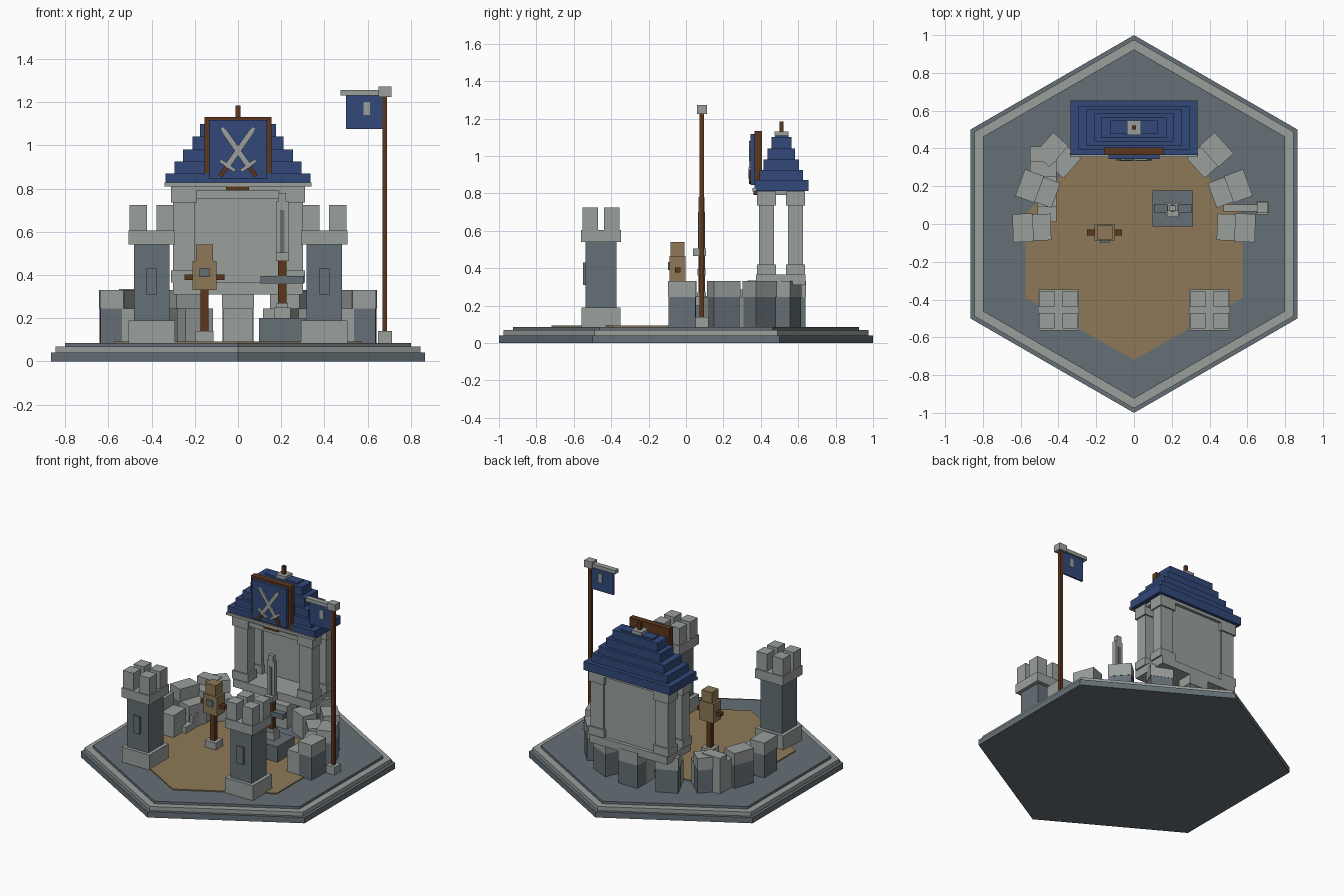
import bpy, bmesh, math
from mathutils import Matrix, Vector

cube = bpy.data.objects.get("Cube")
if cube:
    bpy.data.objects.remove(cube)


def material(name, r, g, b):
    m = bpy.data.materials.new(name)
    m.use_nodes = True
    m.diffuse_color = (r, g, b, 1)
    m.node_tree.nodes["Principled BSDF"].inputs["Base Color"].default_value = (r, g, b, 1)
    return m


LIGHT = material("light stone", .32, .35, .335)
SLATE = material("slate", .13, .16, .18)
TAN = material("packed earth", .27, .19, .095)
BROWN = material("dark wood", .107, .038, .012)
BLUE = material("blue cloth", .032, .065, .19)


def finish(name, bm, mat):
    bmesh.ops.recalc_face_normals(bm, faces=bm.faces)
    mesh = bpy.data.meshes.new(name)
    bm.to_mesh(mesh)
    bm.free()
    mesh.materials.append(mat)
    ob = bpy.data.objects.new(name, mesh)
    bpy.context.collection.objects.link(ob)
    return ob


def box(name, mat, x, y, z, parent=None, taper=1.0):
    """Box from (low, high) ranges; taper scales the top."""
    bm = bmesh.new()
    bmesh.ops.create_cube(bm, size=1)
    for v in bm.verts:
        k = taper if v.co.z > 0 else 1
        v.co = Vector((sum(x) / 2 + v.co.x * k * (x[1] - x[0]),
                       sum(y) / 2 + v.co.y * k * (y[1] - y[0]),
                       sum(z) / 2 + v.co.z * (z[1] - z[0])))
    if parent:
        bm.transform(parent)
    return finish(name, bm, mat)


def block(name, mat, cx, cy, wx, wy, z0, z1, parent=None, taper=1.0):
    return box(name, mat, (cx - wx / 2, cx + wx / 2), (cy - wy / 2, cy + wy / 2),
               (z0, z1), parent, taper)


def prism(name, mat, points, z0, z1):
    bm = bmesh.new()
    face = bm.faces.new([bm.verts.new((px, py, z0)) for px, py in points])
    ext = bmesh.ops.extrude_face_region(bm, geom=[face])
    for v in ext["geom"]:
        if isinstance(v, bmesh.types.BMVert):
            v.co.z = z1
    return finish(name, bm, mat)


def hexagon(r):
    return [(r * math.sin(i * math.pi / 3), r * math.cos(i * math.pi / 3)) for i in range(6)]


# Stepped base and earth yard
prism("base_bottom", SLATE, hexagon(1), 0, .04)
prism("base_rim", LIGHT, hexagon(.976), .04, .068)
prism("base_top", SLATE, hexagon(.924), .068, .085)
half = [(.575, -.39), (.575, .05), (.29, .36)]
prism("yard", TAN, [(0, -.72)] + half + [(-px, py) for px, py in reversed(half)], .084, .092)

# Two front towers
for side, cx in (("left", .4), ("right", -.4)):
    cy = -.455
    block(side + "_tower_foot", LIGHT, cx, cy, .215, .21, .085, .19)
    block(side + "_tower_shaft", SLATE, cx, cy, .165, .165, .19, .54)
    block(side + "_tower_cap", LIGHT, cx, cy, .215, .215, .54, .605)
    block(side + "_tower_slit", SLATE, cx, cy - .087, .05, .02, .31, .43)
    for i in (-1, 1):
        for j in (-1, 1):
            block(side + "_merlon", LIGHT, cx + i * .062, cy + j * .058, .08, .083, .605, .725)

# Arc of wall stones, each with a lower inner ledge
for angle in (-2, 20, 42, 66, 90, 114, 138, 160, 182):
    turn = Matrix.Rotation(math.radians(angle), 4, 'Z')
    block("wall_stone", SLATE, .59, 0, .1, .145, .085, .245, turn)
    block("wall_stone_top", LIGHT, .588, 0, .108, .15, .245, .33, turn)
    block("wall_ledge", LIGHT, .49, 0, .1, .14, .085, .245, turn)

# Side stairs, rising to the back
for i in range(5):
    block("stair", LIGHT, -.46 - (.02 if i > 2 else 0), .05 + i * .08, .1 + (.04 if i > 2 else 0),
          .08, .085, .135 + i * .05)

# Raised pavilion
PY = .507
block("pavilion_floor", LIGHT, 0, PY, .6, .265, .31, .365)
block("pavilion_ceiling", LIGHT, 0, PY, .6, .255, .79, .815)
box("pavilion_back_wall", LIGHT, (-.22, .22), (.565, .615), (.365, .79))
box("pavilion_front_beam", LIGHT, (-.2, .2), (.39, .46), (.755, .79))
for cx in (-.25, .25):
    for cy in (.43, .585):
        block("column", LIGHT, cx, cy, .1, .08, .42, .735)
        block("column_foot", LIGHT, cx, cy, .122, .1, .365, .42)
        block("column_cap", LIGHT, cx, cy, .122, .1, .735, .81)

# Stepped roof and finial
tiers = [(.335, .145, .812), (.295, .116, .87), (.255, .095, .925), (.21, .074, .98), (.175, .054, 1.04)]
tops = [t[2] for t in tiers[1:]] + [1.1]
for (hx, hy, z0), z1 in zip(tiers, tops):
    block("roof_tier", BLUE, 0, PY + .003, hx * 2, hy * 2, z0, z1)
block("roof_ridge", BLUE, 0, PY + .005, .25, .07, 1.1, 1.11)
box("eave_trim", LIGHT, (-.34, .34), (.355, .375), (.81, .828))
block("finial_plate", LIGHT, 0, .51, .075, .075, 1.11, 1.13)
block("finial_post", BROWN, 0, .51, .022, .022, 1.13, 1.185)

# Sign with crossed swords
box("sign_frame", BROWN, (-.155, .155), (.365, .405), (.83, 1.132))
box("sign_panel", BLUE, (-.135, .135), (.345, .37), (.845, 1.117))
box("sign_bracket", BROWN, (-.055, .052), (.36, .38), (.79, .812))
for s in (-1, 1):
    tilt = Matrix.Translation((0, .341, .975)) @ Matrix.Rotation(math.radians(35 * s), 4, 'Y')
    block("emblem_blade", LIGHT, 0, 0, .025, .01, -.08, .11, tilt)
    block("emblem_blade_tip", LIGHT, 0, 0, .025, .01, .11, .13, tilt, .3)
    block("emblem_guard", LIGHT, 0, 0, .085, .014, -.092, -.076, tilt)
    block("emblem_grip", BROWN, 0, 0, .02, .01, -.145, -.092, tilt)

# Training dummy
DX, DY = -.155, -.045
block("dummy_foot", LIGHT, DX, DY, .085, .08, .085, .14)
block("dummy_post", BROWN, DX, DY, .035, .035, .14, .34)
block("dummy_body", TAN, DX, DY, .11, .085, .33, .465)
block("dummy_head", TAN, DX, DY, .08, .075, .465, .54)
block("dummy_arms", BROWN, DX, DY, .185, .03, .377, .403)
block("dummy_patch", SLATE, DX, DY - .045, .048, .014, .39, .432)

# Sword monument
SX, SY = .205, .083
block("plinth", SLATE, SX, SY, .215, .19, .085, .2)
block("plinth_cap", LIGHT, SX, SY, .075, .065, .2, .25)
block("pommel", LIGHT, SX, SY, .055, .05, .25, .27)
block("sword_grip", BROWN, SX, SY, .04, .035, .27, .47)
block("sword_guard", SLATE, SX, SY, .2, .045, .36, .395)
block("sword_collar", LIGHT, SX, SY - .01, .06, .07, .465, .505)
block("sword_blade", LIGHT, SX, SY, .056, .03, .505, .74)
block("sword_fuller", SLATE, SX, SY, .02, .038, .505, .7)
block("sword_tip", LIGHT, SX, SY, .035, .03, .74, .78)

# Flag pole
FX, FY = .68, .085
block("pole_foot", LIGHT, FX, FY, .065, .07, .085, .14)
block("pole", BROWN, FX, FY, .022, .024, .14, 1.23)
block("pole_cap", LIGHT, FX, FY, .06, .055, 1.225, 1.272)
box("flag_bar", LIGHT, (.475, .655), (FY - .018, FY + .018), (1.232, 1.257))
box("flag", BLUE, (.5, .675), (FY - .006, FY + .006), (1.075, 1.235))
block("flag_emblem", LIGHT, .596, FY, .03, .024, 1.14, 1.2)
